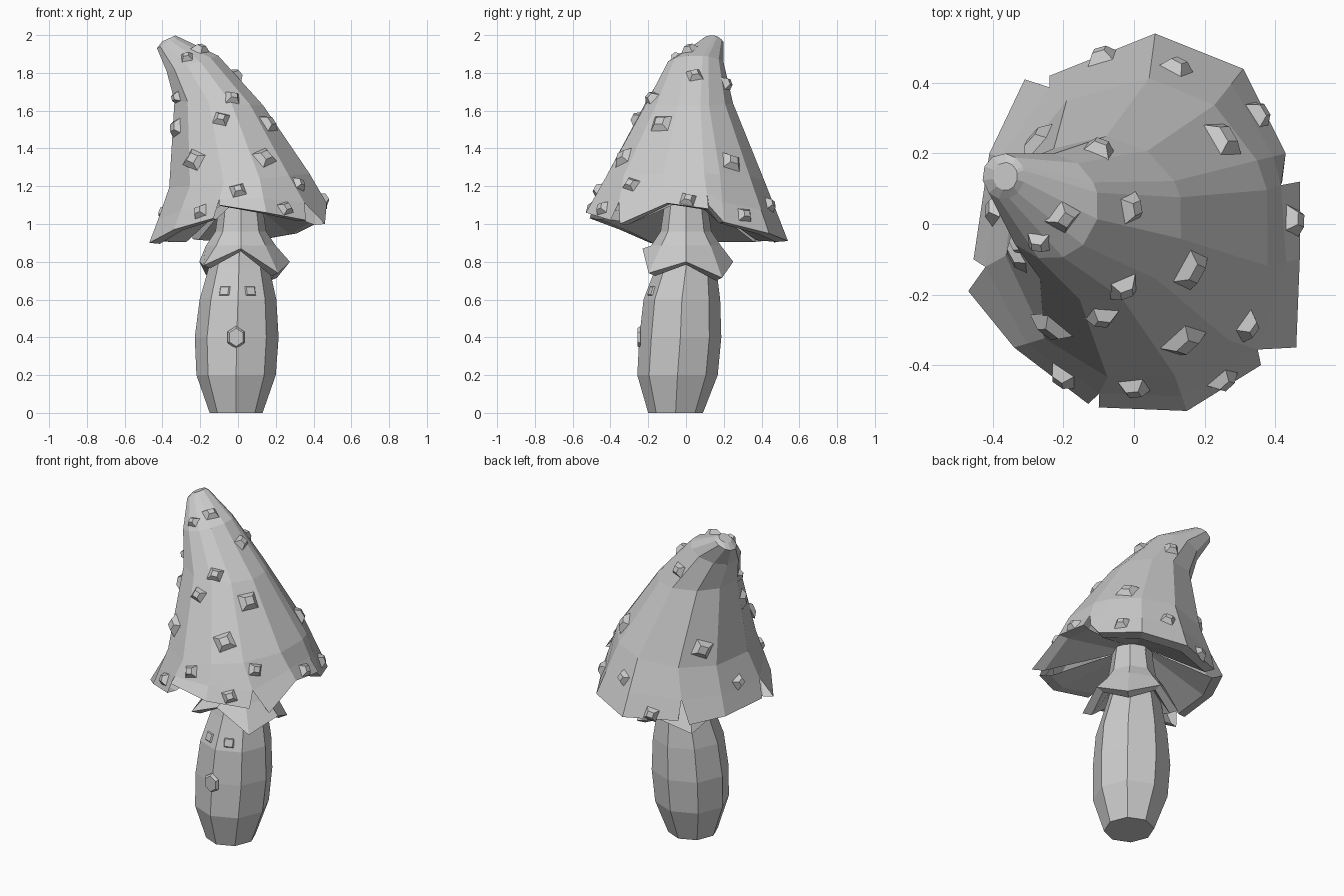
import bpy, bmesh, random
from math import radians, cos, sin, pi
from mathutils import Vector
from mathutils.bvhtree import BVHTree

random.seed(4)
cube = bpy.data.objects.get("Cube")
if cube:
    bpy.data.objects.remove(cube)

GREY = (0.6, 0.6, 0.6, 1)
mat = bpy.data.materials.new("plain grey")
mat.use_nodes = True
mat.diffuse_color = GREY
mat.node_tree.nodes["Principled BSDF"].inputs["Base Color"].default_value = GREY


def finish(bm, name):
    """Weld, orient and store a mesh; return a tree for placing details on it."""
    bmesh.ops.remove_doubles(bm, verts=bm.verts, dist=0.0005)
    bmesh.ops.recalc_face_normals(bm, faces=bm.faces)
    tree = BVHTree.FromBMesh(bm)
    mesh = bpy.data.meshes.new(name)
    bm.to_mesh(mesh)
    bm.free()
    mesh.materials.append(mat)
    bpy.context.collection.objects.link(bpy.data.objects.new(name, mesh))
    return tree


def ellipse_point(ring, angle):
    cx, cy, rx, ry, z, tilt = ring
    dx = rx * cos(angle)
    return Vector((cx + dx, cy + ry * sin(angle), z + tilt * dx))


def loft(bm, rows, closed=True):
    """Bridge rows of points with quads."""
    rows = [[bm.verts.new(p) for p in row] for row in rows]
    n = len(rows[0])
    for a, b in zip(rows, rows[1:]):
        for i in range(n if closed else n - 1):
            j = (i + 1) % n
            bm.faces.new((a[i], a[j], b[j], b[i]))
    return rows


def stud(name, tree, origin, direction, w, h, depth, sides=4, top=0.45, spin=0, normal=None):
    """Small tapered block seated on a surface."""
    hit, n, _, _ = tree.ray_cast(Vector(origin), Vector(direction))
    if hit is None:
        return
    n = Vector(normal) if normal else n
    if n.dot(Vector(direction)) > 0:
        n = -n
    u = Vector((0, 0, 1)).cross(n)
    u = u.normalized() if u.length > 0.01 else Vector((1, 0, 0))
    v = n.cross(u)
    bm = bmesh.new()

    def outline(scale, lift):
        pts = []
        for k in range(sides):
            t = 2 * pi * (k + 0.5) / sides + spin
            pts.append(hit + scale * (u * w * cos(t) + v * h * sin(t)) + n * lift)
        return pts

    rows = loft(bm, [outline(1, -0.004), outline(top, depth)])
    bm.faces.new(rows[0])
    bm.faces.new(rows[1])
    finish(bm, name)


# Stem: bulging eight-sided column
angles8 = [k * pi / 4 for k in range(8)]
stem_rings = [
    (-0.01, -0.055, 0.14, 0.145, 0, 0),
    (-0.01, -0.045, 0.21, 0.213, 0.2, 0),
    (-0.007, -0.03, 0.222, 0.217, 0.4, 0),
    (0, -0.022, 0.203, 0.203, 0.6, 0),
    (0.005, 0, 0.16, 0.16, 0.77, 0),
    (0.01, 0.01, 0.11, 0.11, 0.95, 0),
    (0.01, 0.01, 0.1, 0.1, 1.25, 0),
]
bm = bmesh.new()
rows = loft(bm, [[ellipse_point(r, a) for a in angles8] for r in stem_rings])
bm.faces.new(rows[0])
bm.faces.new(rows[-1])
stem_tree = finish(bm, "stem")

# Skirt: flared collar with drooping corners and a notch in front
skirt_rim = [(0.26, 0.8), (0.27, 0.715), (0.25, 0.8), (0.26, 0.73),
             (0.22, 0.8), (0.28, 0.78), (0.23, 0.87), (0.28, 0.74)]


def skirt_row(scale, lift):
    return [Vector((0.015 + r * scale * cos(a), r * scale * sin(a), z + lift))
            for a, (r, z) in zip(angles8, skirt_rim)]


def skirt_ring(radius, z):
    return [ellipse_point((0.015, 0, radius, radius, z, 0), a) for a in angles8]


bm = bmesh.new()
loft(bm, [skirt_ring(0.11, 1.13), skirt_ring(0.12, 1.06), skirt_ring(0.135, 0.96),
          skirt_ring(0.185, 0.885), skirt_row(1, 0), skirt_row(0.82, -0.015),
          skirt_ring(0.12, 0.86)])
finish(bm, "skirt")

# Cap: leaning hood whose hem is cut into five flaps (x, y, z, column angle)
flaps = [
    [(0.46, -0.35, 1.0, -47), (0.47, -0.1, 1.11, -14), (0.47, 0.12, 1.08, 15)],
    [(0.42, 0.12, 1.1, 15), (0.43, 0.2, 1.01, 27), (0.31, 0.44, 0.95, 55),
     (0.06, 0.54, 0.91, 85), (-0.24, 0.42, 0.92, 122)],
    [(-0.31, 0.41, 0.91, 122), (-0.41, 0.2, 0.91, 154), (-0.455, -0.1, 0.92, 190)],
    [(-0.47, -0.19, 0.9, 190), (-0.34, -0.35, 0.97, 226), (-0.13, -0.51, 1.03, 257)],
    [(-0.1, -0.52, 1.1, 257), (0.15, -0.53, 1.06, 286), (0.36, -0.4, 1.02, 313)],
]
cap_rings = [
    (0.01, -0.015, 0.38, 0.43, 1.23, 0.1),
    (-0.1, 0.015, 0.24, 0.235, 1.64, -0.05),
    (-0.24, 0.05, 0.14, 0.15, 1.85, 0.3),
    (-0.37, 0.135, 0.06, 0.065, 1.96, 0.5),
    (-0.365, 0.135, 0.035, 0.04, 1.983, 0.45),
]
gill_ring = (0.01, 0, 0.1, 0.1, 1.12, 0)
rims = [[Vector(p[:3]) for p in flap] for flap in flaps]
bm = bmesh.new()
tip = []
for i, flap in enumerate(flaps):
    turn = [radians(p[3]) for p in flap]
    rim = rims[i]
    upper = [[ellipse_point(r, a) for a in turn] for r in reversed(cap_rings)]
    # Neighbouring flaps share the points where the cuts begin
    goal = list(rim)
    goal[0] = (rim[0] + rims[i - 1][-1]) / 2
    goal[-1] = (rim[-1] + rims[(i + 1) % len(rims)][0]) / 2
    hem = [a.lerp(b, 0.58) for a, b in zip(upper[-1], goal)]
    lip = [Vector((p.x * 0.88, p.y * 0.88, p.z - 0.005)) for p in rim]
    gill = [ellipse_point(gill_ring, a) for a in turn]
    rows = loft(bm, upper + [hem, rim, lip, gill], closed=False)
    tip += rows[0][:-1]
bm.faces.new(tip)
cap_tree = finish(bm, "cap")

# Warts scattered over the cap
warts = [
    (-0.09, 0.47), (0.12, 0.44), (0.35, 0.31), (0.25, 0.24), (-0.27, 0.23),
    (-0.1, 0.21), (-0.39, 0.04), (-0.2, 0.02), (-0.01, 0.045),
    (0.45, 0.01), (0.16, -0.13), (-0.03, -0.18), (0.32, -0.29), (-0.23, -0.29),
    (-0.09, -0.26), (0.14, -0.33), (-0.2, -0.43), (0, -0.46), (0.25, -0.44),
]
large = {(0.25, 0.24), (0.14, -0.33), (0.16, -0.13), (-0.23, -0.29), (-0.27, 0.23)}
for i, (x, y) in enumerate(warts):
    size = 0.078 if (x, y) in large else 0.056
    stud(f"wart_{i + 1}", cap_tree, (x, y, 3), (0, 0, -1), size, size * 0.9,
         0.028, spin=random.uniform(-0.5, 0.5))

# Warts on the steep side under the leaning tip
inward = Vector((1, 1, 0)).normalized()
for i, (x, y, z, size) in enumerate([(-0.28, -0.06, 1.88, 0.045),
                                     (-0.32, -0.05, 1.67, 0.045),
                                     (-0.32, -0.08, 1.51, 0.07)]):
    stud(f"side_wart_{i + 1}", cap_tree, Vector((x, y, z)) - inward * 3, inward,
         size, size * 0.9, 0.026, spin=0.3)

# Face: two eyes and a round mouth
FRONT = (0, 1, 0)
for name, x in (("right_eye", -0.07), ("left_eye", 0.065)):
    stud(name, stem_tree, (x, -2, 0.645), FRONT, 0.044, 0.04, 0.008, top=0.75)
stud("mouth", stem_tree, (-0.01, -2, 0.4), FRONT, 0.052, 0.06, 0.012,
     sides=6, top=0.8, spin=pi / 3, normal=(0, -1, 0))
